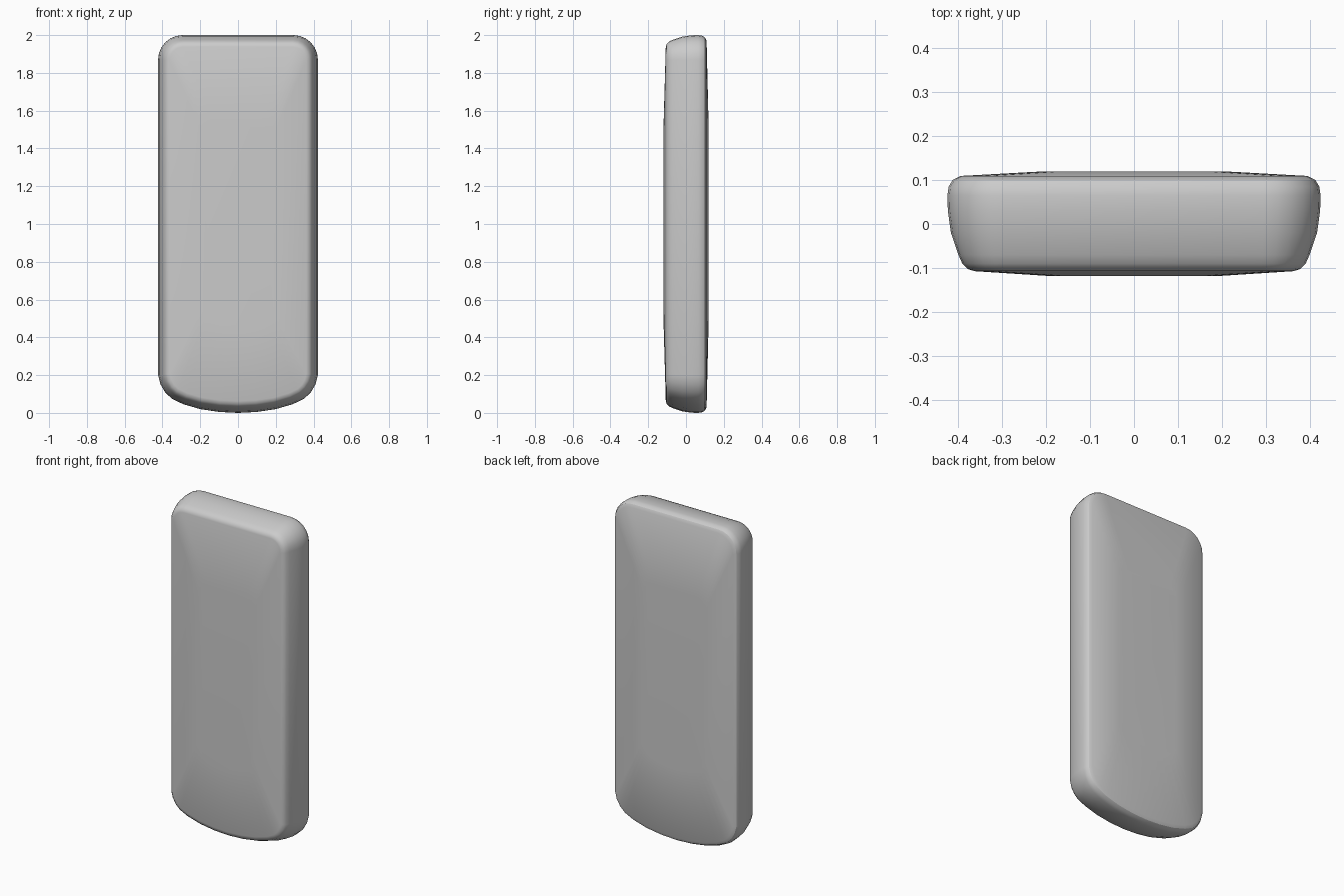
import bpy, bmesh, math
from mathutils import Vector

if "Cube" in bpy.data.objects:
    bpy.data.objects.remove(bpy.data.objects["Cube"])

# Right half of the front outline: bowed bottom, straight side, rounded top corner
half = [(0, 0), (0.1, 0.005), (0.2, 0.02), (0.29, 0.046), (0.35, 0.075),
        (0.385, 0.108), (0.41, 0.15), (0.423, 0.2)]
R = 0.13
for i in range(7):
    a = math.radians(15 * i)
    half.append((0.423 - R + R * math.cos(a), 2 - R + R * math.sin(a)))
outline = [Vector(p) for p in half]
outline += [Vector((-x, z)) for x, z in reversed(half) if x > 0]


def inset(points, d):
    """Offset the outline inwards by d with mitred corners."""
    result = []
    for i, p in enumerate(points):
        a = (p - points[i - 1]).normalized()
        b = (points[(i + 1) % len(points)] - p).normalized()
        n1, n2 = Vector((-a.y, a.x)), Vector((-b.y, b.x))
        result.append(p + (n1 + n2) * d / (1 + n1.dot(n2)))
    return result


def shrink(points, sx, sz):
    return [Vector((p.x * sx, 1 + (p.y - 1) * sz)) for p in points]


# Sections from front to back: bowed front, tapered side, bowed back
rings = [(shrink(outline, 0.45, 0.55), -0.118)]
for d, y in [(0.062, -0.107), (0.046, -0.102), (0.034, -0.09), (0.025, -0.07),
             (0.008, -0.02), (0.001, 0.03), (0, 0.065), (0.003, 0.085),
             (0.012, 0.1), (0.03, 0.109)]:
    rings.append((inset(outline, d), y))
rings.append((shrink(outline, 0.5, 0.55), 0.119))

# Slab body
bm = bmesh.new()
loops = [[bm.verts.new((p.x, y, p.y)) for p in pts] for pts, y in rings]
n = len(outline)
for a, b in zip(loops, loops[1:]):
    for i in range(n):
        j = (i + 1) % n
        bm.faces.new((a[i], a[j], b[j], b[i]))
bm.faces.new(loops[0])
bm.faces.new(loops[-1])
bmesh.ops.recalc_face_normals(bm, faces=bm.faces)
mesh = bpy.data.meshes.new("rounded_slab")
bm.to_mesh(mesh)
bm.free()
slab = bpy.data.objects.new("rounded_slab", mesh)
bpy.context.collection.objects.link(slab)
bpy.context.view_layer.objects.active = slab
slab.select_set(True)
bpy.ops.object.shade_smooth_by_angle(angle=math.radians(30))
